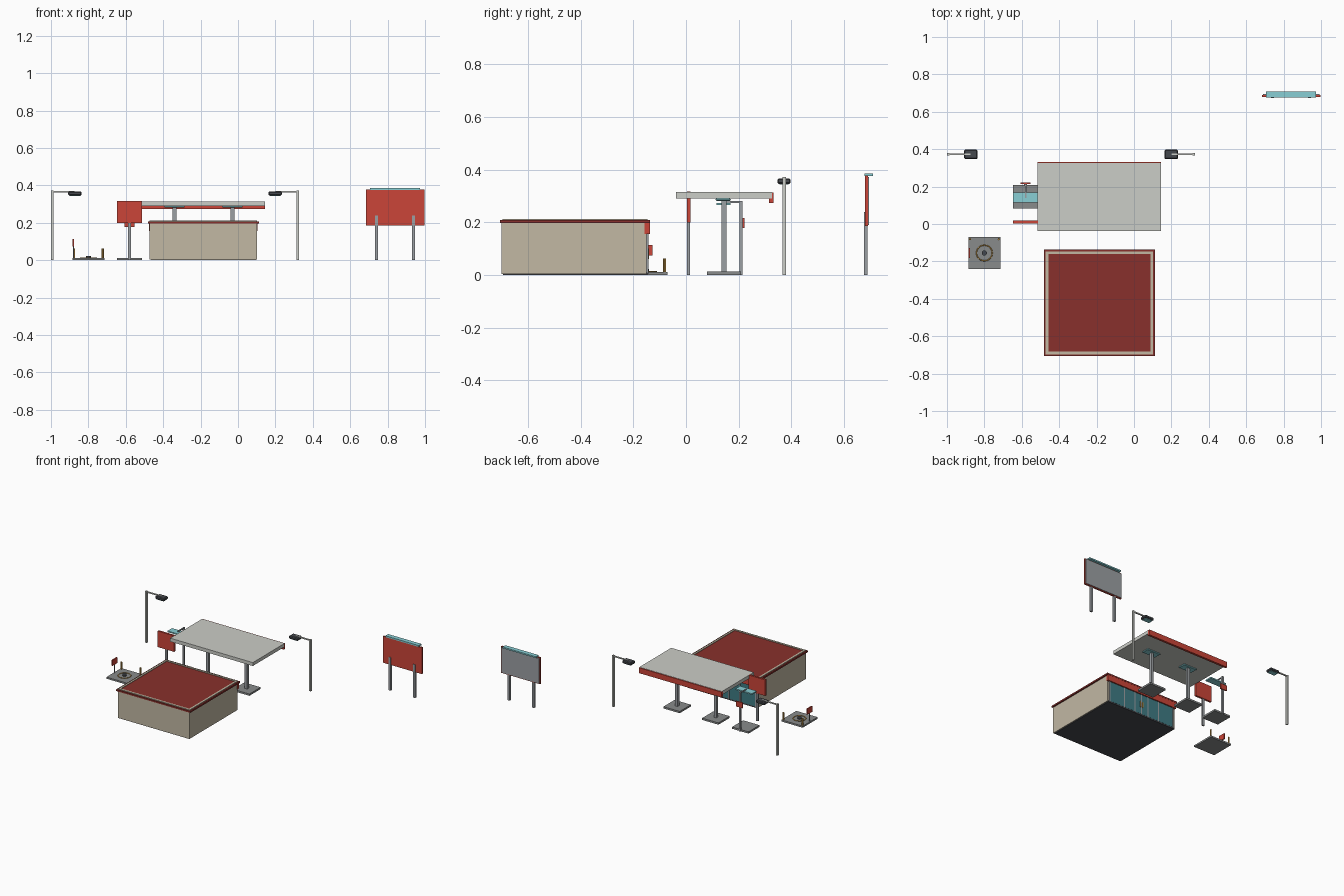
import bpy, bmesh, math
from mathutils import Vector

if "Cube" in bpy.data.objects:
    bpy.data.objects.remove(bpy.data.objects["Cube"])

COLORS = {
    "beige": (0.54, 0.48, 0.37), "red": (0.60, 0.06, 0.04), "dark_red": (0.25, 0.03, 0.025),
    "teal": (0.25, 0.62, 0.66), "glass": (0.05, 0.20, 0.23), "pale": (0.60, 0.61, 0.57),
    "steel": (0.33, 0.35, 0.37), "dark": (0.06, 0.065, 0.075), "slab": (0.25, 0.26, 0.26),
    "orange": (0.50, 0.28, 0.06),
}
MATS = {}
for key, c in COLORS.items():
    m = bpy.data.materials.new(key)
    m.diffuse_color = (*c, 1)
    m.use_nodes = True
    m.node_tree.nodes["Principled BSDF"].inputs["Base Color"].default_value = m.diffuse_color
    MATS[key] = m


def finish(name, bm, color):
    me = bpy.data.meshes.new(name)
    bm.to_mesh(me)
    bm.free()
    me.materials.append(MATS[color])
    ob = bpy.data.objects.new(name, me)
    bpy.context.collection.objects.link(ob)
    return ob


def box(name, x, y, z, color, bevel=0):
    """Box from (min, max) ranges."""
    bm = bmesh.new()
    bmesh.ops.create_cube(bm, size=1)
    for v in bm.verts:
        v.co = Vector([(r[0] + r[1]) / 2 + c * (r[1] - r[0]) for r, c in zip((x, y, z), v.co)])
    ob = finish(name, bm, color)
    if bevel:
        mod = ob.modifiers.new("bevel", "BEVEL")
        mod.width = bevel
        mod.segments = 1
    return ob


def post(name, x, y, z, r, color, sides=8):
    bm = bmesh.new()
    bmesh.ops.create_cone(bm, cap_ends=True, segments=sides, radius1=r, radius2=r, depth=z[1] - z[0])
    bmesh.ops.translate(bm, vec=(x, y, (z[0] + z[1]) / 2), verts=bm.verts)
    return finish(name, bm, color)


def mid(c, half):
    return (c - half, c + half)


def frame(name, x, y, z, t, color):
    """Rectangular ring made as one closed strip."""
    bm = bmesh.new()
    rings = []
    for inset, h in ((0, z[0]), (0, z[1]), (t, z[1]), (t, z[0])):
        rings.append([bm.verts.new((a, b, h)) for a, b in (
            (x[0] + inset, y[0] + inset), (x[1] - inset, y[0] + inset),
            (x[1] - inset, y[1] - inset), (x[0] + inset, y[1] - inset))])
    for i in range(4):
        a, b = rings[i], rings[(i + 1) % 4]
        for j in range(4):
            k = (j + 1) % 4
            bm.faces.new((a[j], a[k], b[k], b[j]))
    bmesh.ops.recalc_face_normals(bm, faces=bm.faces)
    return finish(name, bm, color)


# Shop: floor, walls, roof edge and roof
box("shop_floor", (-0.465, 0.095), (-0.695, -0.147), (0, 0.01), "dark")
box("shop_walls", (-0.472, 0.102), (-0.70, -0.15), (0.004, 0.2), "beige")
frame("roof_trim", (-0.482, 0.112), (-0.706, -0.136), (0.197, 0.208), 0.012, "dark_red")
frame("roof_parapet", (-0.472, 0.102), (-0.697, -0.147), (0.197, 0.213), 0.014, "beige")
box("shop_roof", (-0.46, 0.09), (-0.685, -0.157), (0.195, 0.209), "dark_red")

# Shop front facing the pumps
box("shop_fascia", (-0.475, 0.105), (-0.157, -0.137), (0.155, 0.203), "red")
box("shop_glass", (-0.455, 0.085), (-0.152, -0.146), (0.01, 0.156), "glass")
for i, x in enumerate((-0.455, -0.33, -0.24, -0.185, -0.13, -0.04, 0.085)):
    box(f"window_mullion_{i}", mid(x, 0.004), (-0.15, -0.143), (0.004, 0.156), "steel")
for i, x in enumerate((-0.195, -0.175)):
    box(f"door_handle_{i}", mid(x, 0.003), (-0.147, -0.14), (0.06, 0.1), "orange")

# Forecourt canopy with its red edge
box("canopy", (-0.516, 0.145), (-0.038, 0.326), (0.29, 0.315), "pale")
box("canopy_fascia", (-0.516, 0.145), (0.316, 0.332), (0.274, 0.313), "red")
for i, x in enumerate((-0.34, -0.03)):
    box(f"canopy_base_{i}", mid(x, 0.065), (0.08, 0.208), (0, 0.013), "slab")
    box(f"canopy_post_{i}", mid(x, 0.01), (0.134, 0.153), (0.01, 0.292), "steel")
    box(f"canopy_light_{i}", mid(x, 0.055), (0.112, 0.17), (0.281, 0.291), "teal", 0.004)

# Lit stand beside the canopy
sx = -0.58
box("stand_base", mid(sx, 0.066), (0.082, 0.208), (0, 0.013), "slab")
box("stand_post", mid(sx, 0.007), (0.203, 0.215), (0, 0.28), "steel")
box("stand_arm", mid(sx, 0.004), (0.14, 0.215), (0.274, 0.281), "steel")
box("stand_lamp", mid(sx, 0.066), (0.116, 0.168), (0.265, 0.274), "teal")
box("stand_cap", mid(sx, 0.026), (0.214, 0.222), (0.178, 0.217), "red")

# Square price board in front of the stand
box("price_board", mid(sx, 0.066), (0.004, 0.018), (0.2, 0.316), "red")
box("price_board_post", mid(sx, 0.008), (0.004, 0.016), (0, 0.205), "steel")

# Service pad with round mark, two bollards and a small sign
px, py = -0.8, -0.155
box("service_pad", mid(px, 0.085), mid(py, 0.085), (0, 0.012), "slab")
bpy.ops.mesh.primitive_torus_add(major_segments=24, minor_segments=6, major_radius=0.042,
                                 minor_radius=0.003, location=(px, py, 0.013))
ring = bpy.context.object
ring.name = "pad_ring"
ring.data.materials.append(MATS["orange"])
post("pad_hub", px, py, (0.01, 0.022), 0.014, "dark", 12)
for i, x in enumerate((px - 0.077, px + 0.077)):
    post(f"bollard_{i}", x, -0.081, (0.01, 0.063), 0.006, "orange")
box("pad_sign_post", mid(-0.88, 0.003), mid(py, 0.004), (0.01, 0.075), "steel")
box("pad_sign", mid(-0.88, 0.004), mid(py, 0.027), (0.073, 0.114), "red")

# Two mirrored street lamps
for name, side, base in (("left", 1, -0.993), ("right", -1, 0.32)):
    def span(a, b):
        return tuple(sorted((base + side * a, base + side * b)))
    box(f"lamp_post_{name}", span(-0.006, 0.006), (0.366, 0.379), (0, 0.372), "pale")
    box(f"lamp_arm_{name}", span(0, 0.12), (0.369, 0.377), (0.362, 0.37), "pale")
    box(f"lamp_head_{name}", span(0.085, 0.157), (0.347, 0.397), (0.346, 0.367), "dark", 0.005)
    box(f"lamp_glow_{name}", span(0.093, 0.15), (0.354, 0.39), (0.343, 0.348), "teal")

# Billboard on two legs with a light bar on top
box("billboard_face", (0.685, 0.997), (0.679, 0.69), (0.185, 0.377), "red")
box("billboard_back", (0.69, 0.992), (0.689, 0.694), (0.19, 0.372), "steel")
box("billboard_light", (0.706, 0.972), (0.677, 0.709), (0.376, 0.386), "teal")
for i, x in enumerate((0.741, 0.937)):
    box(f"billboard_leg_{i}", mid(x, 0.008), (0.675, 0.689), (0, 0.24), "steel")
